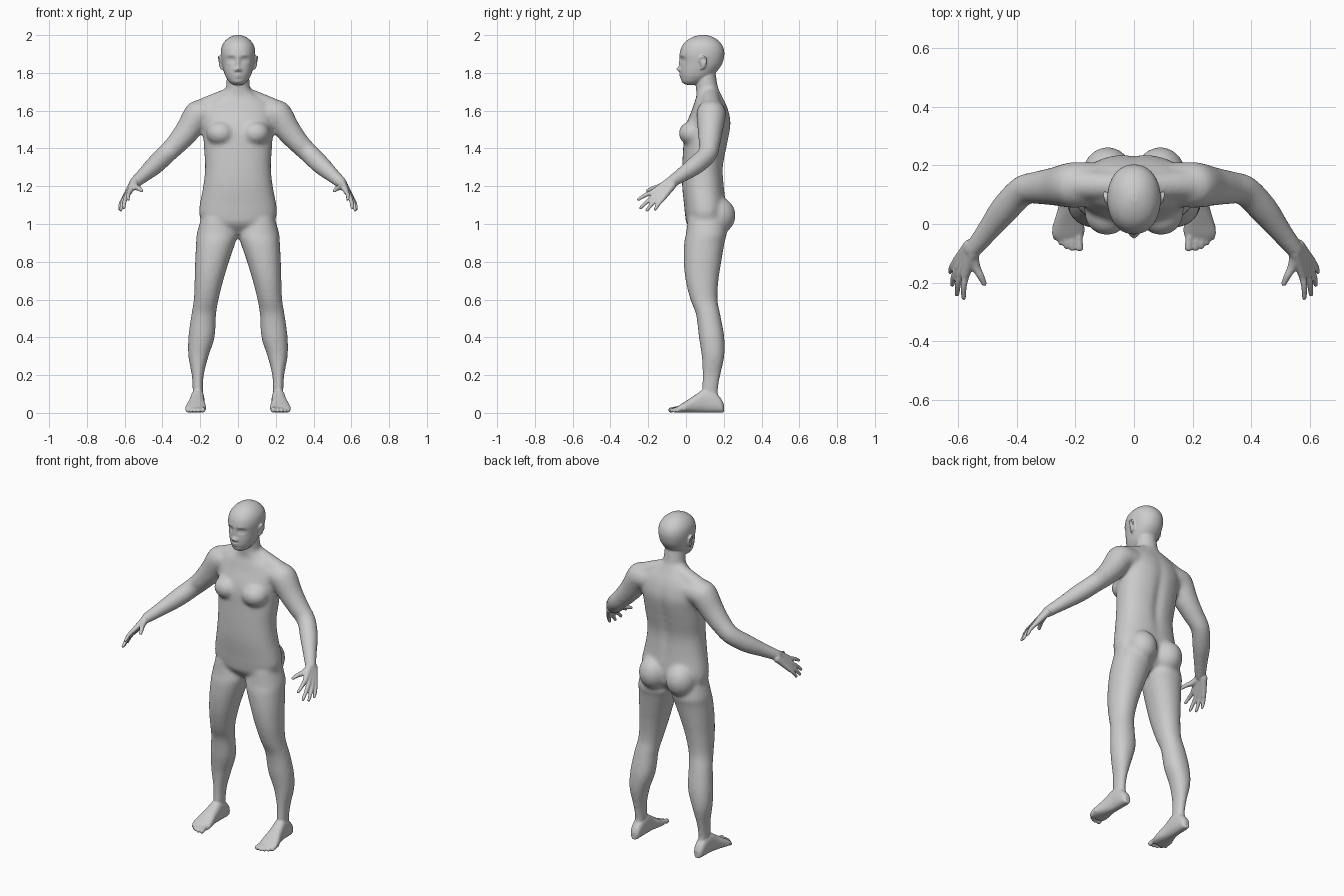
import bpy, bmesh
from math import cos, sin, pi, exp
from mathutils import Vector, Matrix


def spow(a, n):
    return (1 if a >= 0 else -1) * abs(a) ** (2 / n)


def catmull(a, b, c, d, t):
    return 0.5 * (2 * b + (c - a) * t + (2 * a - 5 * b + 4 * c - d) * t * t + (3 * b - a - 3 * c + d) * t ** 3)


def loft(bm, rings, n=2.0, segs=32, steps=6):
    """Skin through rings (centre, half-axis u, half-axis v), smoothly interpolated."""
    full = []
    for i in range(len(rings) - 1):
        q = [rings[max(0, min(len(rings) - 1, i + k))] for k in (-1, 0, 1, 2)]
        for j in range(steps):
            full.append([catmull(*(r[m] for r in q), j / steps) for m in range(3)])
    full.append(rings[-1])
    loops = []
    for c, u, v in full:
        angles = [2 * pi * k / segs for k in range(segs)]
        loops.append([bm.verts.new(c + u * spow(cos(a), n) + v * spow(sin(a), n)) for a in angles])
    for a, b in zip(loops, loops[1:]):
        for k in range(segs):
            bm.faces.new((a[k], a[(k + 1) % segs], b[(k + 1) % segs], b[k]))
    bm.faces.new(loops[0])
    bm.faces.new(loops[-1])
    return [v for lp in loops for v in lp]


def level(z, x0, x1, y0, y1):
    return (Vector(((x0 + x1) / 2, (y0 + y1) / 2, z)), Vector(((x1 - x0) / 2, 0, 0)), Vector((0, (y1 - y0) / 2, 0)))


def ball(bm, c, r):
    m = Matrix.Translation(c) @ Matrix.Diagonal((*r, 1))
    bmesh.ops.create_uvsphere(bm, u_segments=24, v_segments=16, radius=1, matrix=m)


def tube(bm, s, pts, segs=20):
    """Round limb through (x, y, z, radius) points with rounded ends; s mirrors x."""
    ps = [Vector((s * p[0], p[1], p[2])) for p in pts]
    ref = Vector((s, 0.3, 1))
    rings = []
    for i, p in enumerate(ps):
        t = (ps[min(i + 1, len(ps) - 1)] - ps[max(i - 1, 0)]).normalized()
        u = t.cross(ref).normalized()
        rings.append((p, u * pts[i][3], t.cross(u) * pts[i][3]))
    loft(bm, rings, 2, segs)
    for i in (0, -1):
        ball(bm, ps[i], [pts[i][3]] * 3)


def bumps(verts, table, front=True):
    """Push a surface along y with soft bumps (x, z, size x, size z, amount)."""
    for v in verts:
        if (v.co.y < 0.06) == front:
            dy = 0
            for x, z, sx, sz, amt in table:
                for s in ((1, -1) if x else (1,)):
                    dy += amt * exp(-((v.co.x - s * x) / sx) ** 2 - ((v.co.z - z) / sz) ** 2)
            v.co.y += dy


def fuse(name, bm, voxel, iters):
    """Merge all overlapping parts into one smooth skin."""
    bmesh.ops.recalc_face_normals(bm, faces=bm.faces)
    me = bpy.data.meshes.new(name)
    bm.to_mesh(me)
    bm.free()
    ob = bpy.data.objects.new(name, me)
    bpy.context.collection.objects.link(ob)
    rm = ob.modifiers.new("skin", 'REMESH')
    rm.mode = 'VOXEL'
    rm.voxel_size = voxel
    rm.use_smooth_shade = True
    sm = ob.modifiers.new("soften", 'SMOOTH')
    sm.factor = 0.5
    sm.iterations = iters
    dg = bpy.context.evaluated_depsgraph_get()
    baked = bpy.data.meshes.new_from_object(ob.evaluated_get(dg))
    ob.modifiers.clear()
    ob.data = baked
    return ob


# ---- torso: z, half width, front y, back y
core = bmesh.new()
torso = [(0.95, .10, .05, .16), (1.0, .18, .005, .2), (1.05, .205, -.005, .21), (1.1, .203, -.01, .212),
         (1.2, .184, -.02, .202), (1.3, .174, -.02, .198), (1.4, .18, -.015, .216), (1.48, .184, -.01, .232),
         (1.54, .19, .005, .238), (1.6, .19, .03, .226), (1.645, .16, .045, .208), (1.675, .11, .055, .192),
         (1.71, .065, .055, .175)]
tv = loft(core, [level(z, -w, w, a, b) for z, w, a, b in torso], 2.3, 64)
bumps(tv, [(0, 1.38, .025, .2, -.014)], front=False)
# neck
loft(core, [level(1.62, -.075, .075, .06, .2), level(1.7, -.064, .064, .053, .175),
            level(1.78, -.06, .06, .05, .16), level(1.83, -.055, .055, .06, .155)])

leg = [(1.03, .04, .195, .01, .2), (.95, .004, .218, 0, .215), (.9, .014, .222, -.01, .204),
       (.8, .048, .227, -.012, .187), (.7, .078, .23, -.002, .172), (.6, .103, .234, .023, .167),
       (.52, .116, .247, .053, .182), (.4, .124, .263, .068, .203), (.3, .156, .263, .083, .203),
       (.2, .181, .245, .087, .183), (.12, .185, .24, .083, .17), (.05, .185, .24, .08, .18)]
for s in (1, -1):
    # legs
    rings = [level(z, a, b, c, d) for z, a, b, c, d in leg]
    loft(core, [(Vector((s * c.x, c.y, c.z)), u, v) for c, u, v in rings], 2.15)
    # chest and buttocks
    ball(core, (s * .092, .037, 1.48), (.077, .076, .066))
    ball(core, (s * .09, .165, 1.045), (.088, .098, .1))
    # shoulder slope
    tube(core, s, [(.04, .13, 1.68, .045), (.12, .132, 1.643, .05), (.21, .135, 1.6, .055)])
    # arms
    tube(core, s, [(.13, .135, 1.585, .075), (.21, .133, 1.578, .078), (.27, .128, 1.49, .066),
                   (.325, .124, 1.425, .057), (.38, .113, 1.37, .052), (.44, .052, 1.312, .05),
                   (.5, -.025, 1.258, .039), (.55, -.088, 1.215, .031)], 32)
core_ob = fuse("core", core, .01, 10)

# ---- detailed parts are added to the smoothed core
bm = bmesh.new()
bm.from_mesh(core_ob.data)
bpy.data.objects.remove(core_ob)

# head and face
head = [(1.737, .026, .0, .05), (1.752, .046, -.018, .09), (1.78, .065, -.027, .135), (1.81, .076, -.03, .165),
        (1.85, .085, -.029, .192), (1.9, .091, -.033, .203), (1.94, .086, -.022, .195), (1.97, .068, .002, .172),
        (1.99, .042, .037, .142), (2.001, .012, .075, .105)]
hv = loft(bm, [level(z, -w, w, a, b) for z, w, a, b in head], 2.15, 128, 8)
bumps(hv, [(.036, 1.87, .02, .013, .014), (.036, 1.869, .013, .007, -.007), (.035, 1.893, .025, .008, -.003),
           (0, 1.85, .009, .03, -.01), (0, 1.82, .012, .011, -.019), (.014, 1.815, .008, .008, -.009),
           (0, 1.791, .02, .005, -.008), (0, 1.778, .017, .005, -.008), (0, 1.753, .022, .012, -.005)])

foot = [(.2, .198, .228, .045), (.185, .185, .24, .075), (.15, .18, .246, .11), (.1, .178, .25, .125),
        (.05, .177, .26, .095), (0, .17, .275, .062), (-.035, .17, .28, .04), (-.055, .18, .268, .026)]
toes = [(.186, -.094, .0145), (.21, -.093, .011), (.23, -.086, .0105), (.249, -.073, .010), (.266, -.056, .010)]
# knuckle and tip of each finger, index to little
fingers = [((.575, -.178, 1.168), (.581, -.252, 1.13)), ((.59, -.167, 1.147), (.604, -.24, 1.086)),
           ((.601, -.148, 1.135), (.62, -.207, 1.073)), ((.607, -.126, 1.13), (.627, -.163, 1.078))]
for s in (1, -1):
    # ears
    ball(bm, (s * .09, .092, 1.852), (.011, .016, .03))
    tube(bm, s, [(.089, .072, 1.858, .004), (.098, .078, 1.882, .005), (.101, .097, 1.886, .005),
                 (.1, .108, 1.865, .005), (.094, .097, 1.838, .005), (.087, .082, 1.822, .006)], 12)
    # feet
    loft(bm, [(Vector((s * (a + b) / 2, y, h / 2 + .001)), Vector(((b - a) / 2, 0, 0)), Vector((0, 0, h / 2)))
              for y, a, b, h in foot], 2.4)
    for x, y, r in toes:
        tube(bm, s, [(x + .003, y + .05, .022, r), (x + .001, y + .028, .02, r * .85), (x, y + r, r + .001, r)], 16)
    # palms and fingers
    for i, (k, t) in enumerate(fingers):
        w = (.549 + .004 * i, -.098 + .008 * i, 1.218 - .005 * i)
        mid = [(a + b) / 2 for a, b in zip(k, t)]
        tube(bm, s, [(*w, .022), (*[(a + b) / 2 for a, b in zip(w, k)], .0175), (*k, .0135)], 16)
        tube(bm, s, [(*k, .0125), (mid[0] + .003, mid[1], mid[2] + .004, .011), (*t, .0085)], 16)
    # thumbs
    tube(bm, s, [(.55, -.105, 1.21, .021), (.54, -.145, 1.195, .016), (.523, -.178, 1.187, .0125),
                 (.511, -.203, 1.176, .0095)], 16)
fuse("human_body", bm, .005, 4)
